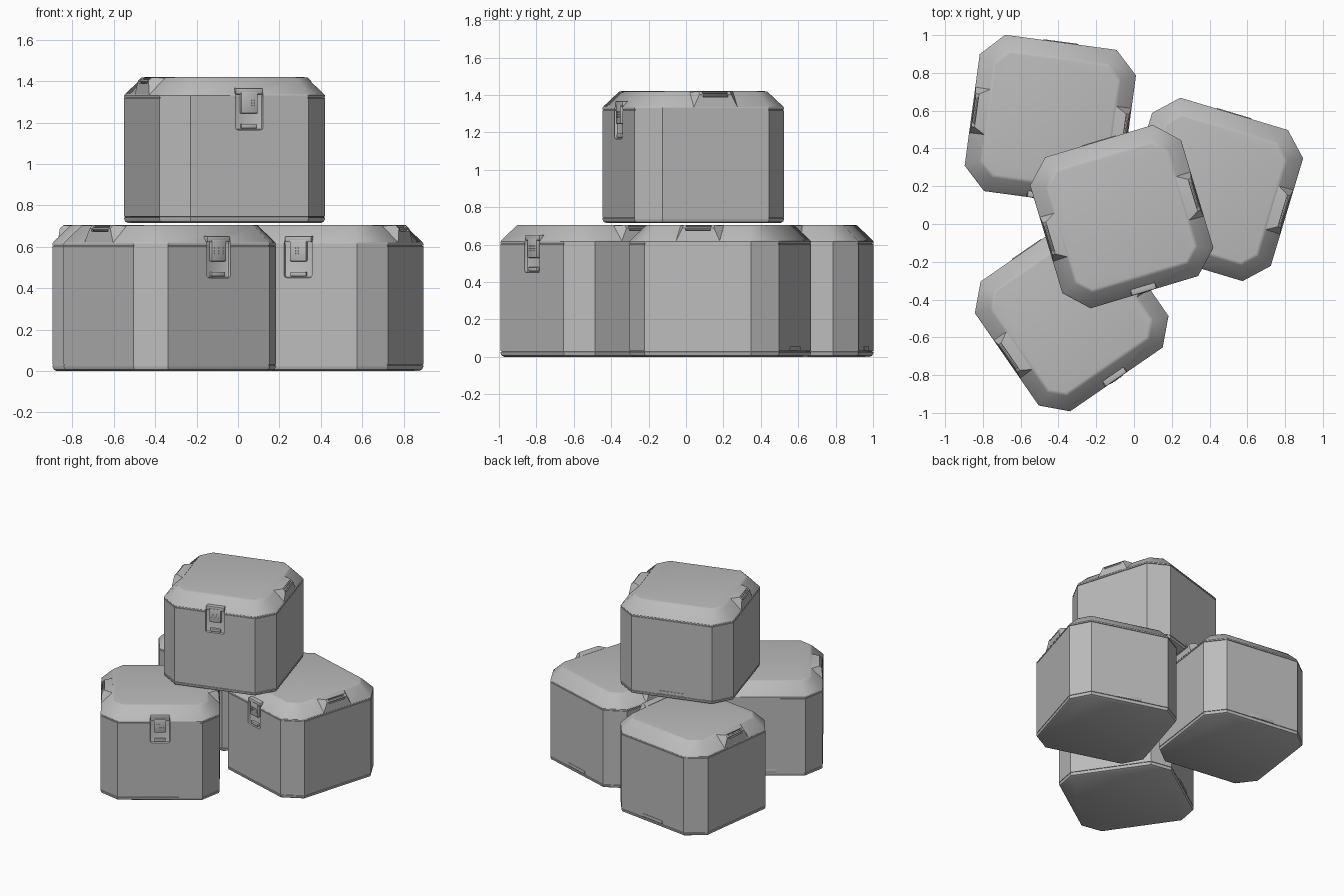
import bpy, bmesh, math
from mathutils import Matrix, Vector

if "Cube" in bpy.data.objects:
    bpy.data.objects.remove(bpy.data.objects["Cube"])

HALF, CHAMFER = 0.4175, 0.12      # case half width and corner cut

grey = bpy.data.materials.new("plain_grey")
grey.use_nodes = True
grey.diffuse_color = (0.5, 0.5, 0.5, 1)
grey.node_tree.nodes["Principled BSDF"].inputs["Base Color"].default_value = (0.5, 0.5, 0.5, 1)


def finish(bm, name):
    bmesh.ops.recalc_face_normals(bm, faces=bm.faces)
    mesh = bpy.data.meshes.new(name)
    bm.to_mesh(mesh)
    bm.free()
    return mesh


def shade(mesh):
    mesh.materials.clear()
    mesh.materials.append(grey)
    mesh.shade_smooth()
    mesh.set_sharp_from_angle(angle=math.radians(32))
    return mesh


def octagon(inset):
    """Square outline with cut corners, offset inward."""
    h = HALF - inset
    k = h - (CHAMFER - inset * (2 - math.sqrt(2)))
    return [(k, -h), (h, -k), (h, k), (k, h), (-k, h), (-h, k), (-h, -k), (-k, -h)]


def loft(name, profile):
    """Stack of octagons from (inset, height) pairs, capped at both ends."""
    bm = bmesh.new()
    rings = [[bm.verts.new((x, y, z)) for x, y in octagon(i)] for i, z in profile]
    for a, b in zip(rings, rings[1:]):
        for n in range(8):
            m = (n + 1) % 8
            bm.faces.new((a[n], a[m], b[m], b[n]))
    bm.faces.new(rings[0][::-1])
    bm.faces.new(rings[-1])
    return finish(bm, name)


def add_box(bm, center, size, bevel=0, tilt=0):
    matrix = (Matrix.Translation(center) @ Matrix.Rotation(tilt, 4, 'Y')
              @ Matrix.Diagonal((*size, 1)))
    verts = bmesh.ops.create_cube(bm, size=1, matrix=matrix)["verts"]
    if bevel:
        edges = list({e for v in verts for e in v.link_edges})
        bmesh.ops.bevel(bm, geom=edges, offset=bevel, segments=2, profile=0.5, affect='EDGES')


def box(name, center, size, bevel=0, tilt=0):
    bm = bmesh.new()
    add_box(bm, center, size, bevel, tilt)
    return finish(bm, name)


def carve(mesh, *cutters):
    """Boolean difference, returned as a plain mesh."""
    target = bpy.data.objects.new("carve_target", mesh)
    bpy.context.collection.objects.link(target)
    helpers = []
    for cutter in cutters:
        ob = bpy.data.objects.new("cutter", cutter)
        ob.hide_render = True
        bpy.context.collection.objects.link(ob)
        mod = target.modifiers.new("cut", 'BOOLEAN')
        mod.operation, mod.solver, mod.object = 'DIFFERENCE', 'EXACT', ob
        helpers.append(ob)
    deps = bpy.context.evaluated_depsgraph_get()
    result = bpy.data.meshes.new_from_object(target.evaluated_get(deps))
    for ob in [target] + helpers:
        bpy.data.objects.remove(ob)
    return result


parts = {}

# Case body: bevelled foot, fine base groove, neck under the lid
body = loft("case_body", [(0.018, 0), (0.005, 0.007), (0, 0.02), (0, 0.026), (0.004, 0.027),
                          (0.004, 0.030), (0, 0.031), (0, 0.603), (0.006, 0.603), (0.006, 0.612)])
recess = box("recess", (0, -HALF, 0.54), (0.14, 0.036, 0.18), 0.012)
parts["case_body"] = carve(body, recess)

# Lid: short rim, sloped shoulder, flat top
lid = loft("lid", [(0, 0.607), (0, 0.616), (0.006, 0.625), (0.077, 0.697),
                   (0.084, 0.703), (0.095, 0.705)])
lid_recess = box("lid_recess", (0, -HALF, 0.61), (0.14, 0.036, 0.06))
parts["lid"] = carve(lid, lid_recess)

# Front latch: hood on the shoulder, plate with studs, lower tab
parts["latch_hood"] = box("latch_hood", (0, -0.397, 0.637), (0.135, 0.04, 0.03), 0.005)
parts["latch_plate"] = box("latch_plate", (0, -0.405, 0.582), (0.085, 0.03, 0.105), 0.006)
parts["latch_tab"] = box("latch_tab", (0, -0.405, 0.468), (0.08, 0.024, 0.022), 0.005)
bm = bmesh.new()
for col in range(5):
    for row in range(3):
        add_box(bm, (-0.026 + col * 0.013, -0.4205, 0.567 + row * 0.013), (0.005, 0.004, 0.005))
parts["latch_studs"] = finish(bm, "latch_studs")

# Side handles: tapered housing on the shoulder with a slanted slot
bm = bmesh.new()
for s in (-1, 1):
    for x, z in ((0.335, 0.704), (0.393, 0.704), (0.410, 0.688), (0.4165, 0.62), (0.335, 0.62)):
        bm.verts.new((x, s * 0.088, z))
    for x, z in ((0.4165, 0.62), (0.335, 0.70)):
        bm.verts.new((x, s * 0.122, z))
hull = bmesh.ops.convex_hull(bm, input=bm.verts)
bmesh.ops.delete(bm, geom=list({g for g in hull["geom_interior"] + hull["geom_unused"]
                                if isinstance(g, bmesh.types.BMVert)}), context='VERTS')
bmesh.ops.dissolve_limit(bm, angle_limit=0.01, verts=bm.verts, edges=bm.edges)
housing = finish(bm, "handle")
slot = box("slot", (0.398, 0, 0.684), (0.032, 0.14, 0.036), 0, math.radians(45))
parts["left_handle"] = carve(housing, slot)
parts["left_grip"] = box("left_grip", (0.399, 0, 0.684), (0.012, 0.15, 0.018), 0.003,
                         math.radians(45))
for part in ("handle", "grip"):
    mirrored = parts["left_" + part].copy()
    mirrored.transform(Matrix.Rotation(math.pi, 4, 'Z'))
    parts["right_" + part] = mirrored

# Small plate at the foot of the back
parts["back_plate"] = box("back_plate", (0, HALF, 0.044), (0.19, 0.008, 0.024), 0.003)

for mesh in parts.values():
    shade(mesh)

# Four cases: three on the floor, one stacked on top
placements = {
    "rear": ((-0.443, 0.548, 0), -7.7),
    "side": ((0.41, 0.183, 0), -16.7),
    "front": ((-0.33, -0.479, 0), 34.6),
    "upper": ((-0.065, 0.039, 0.715), 16.7),
}
for place, (location, turn) in placements.items():
    for part, mesh in parts.items():
        ob = bpy.data.objects.new(place + "_" + part, mesh)
        ob.location = Vector(location)
        ob.rotation_euler.z = math.radians(turn)
        bpy.context.collection.objects.link(ob)
